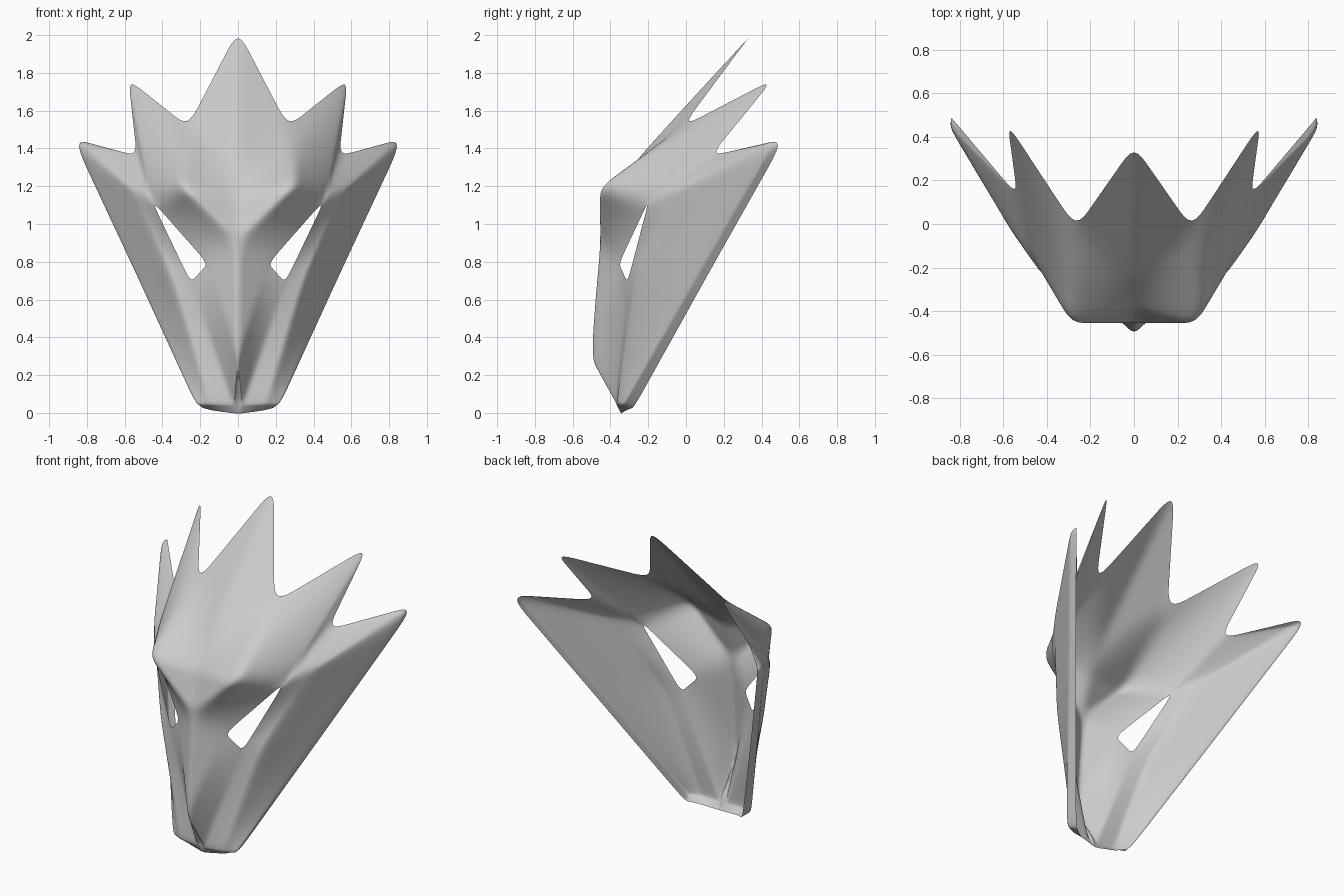
import bpy, bmesh

if "Cube" in bpy.data.objects:
    bpy.data.objects.remove(bpy.data.objects["Cube"])

# Control points of the right half of the mask shell
P = {
    # centre line: crest tip, crest, forehead dip, nose bridge, nose tip, chin
    "crest": (0, .36, 2.025), "mid": (0, -.25, 1.36), "dip": (0, -.39, 1.15),
    "bridge": (0, -.46, .91), "nose": (0, -.51, .30), "chin": (0, -.37, .08),
    "base": (0, -.345, -.005),
    # crown: forehead corner, valleys and side spike
    "temple": (.305, -.465, 1.2), "valley1": (.265, -.02, 1.515),
    "spike": (.58, .46, 1.765), "valley2": (.535, .13, 1.36),
    # eye corners
    "eye_out": (.46, -.195, 1.13), "eye_in": (.16, -.355, .79), "eye_low": (.25, -.31, .69),
    # cheek guard: inner edge, soft ridge, outer edge and tip
    "low": (.025, -.372, .05), "r1": (.15, -.368, .05), "r2": (.36, -.265, .72),
    "r3": (.56, -.04, 1.17), "o1": (.225, -.335, .045), "o2": (.54, .06, .735),
    "tip": (.865, .46, 1.43),
    # turned-back rim of the cheek guard
    "b1": (.13, -.32, .012), "k1": (.2, -.275, .03), "k2": (.535, .12, .74),
    "ktip": (.865, .52, 1.45),
}
FACES = [
    # forehead and crest
    "crest mid valley1", "mid dip temple valley1", "dip bridge temple",
    # brow and nose
    "bridge eye_in eye_out temple", "bridge nose eye_in",
    "nose low eye_low eye_in", "nose chin low", "chin base low",
    # side spike
    "temple eye_out spike valley1", "eye_out valley2 spike",
    # cheek guard
    "eye_out r3 tip valley2", "valley2 tip ktip", "eye_out eye_low r2 r3",
    "eye_low low r1 r2", "r1 o1 o2 r2", "r2 o2 tip r3",
    # rim
    "low base b1 r1", "r1 b1 k1 o1", "o1 k1 k2 o2", "o2 k2 ktip tip",
]

bm = bmesh.new()
v = {name: bm.verts.new(co) for name, co in P.items()}
for f in FACES:
    bm.faces.new([v[n] for n in f.split()])
bm.normal_update()
for f in bm.faces:
    f.smooth = True
mesh = bpy.data.meshes.new("mask_shell")
bm.to_mesh(mesh)
bm.free()
mask = bpy.data.objects.new("mask_shell", mesh)
bpy.context.collection.objects.link(mask)

# Mirror, then split flat and round the folds softly
m = mask.modifiers.new("mirror", 'MIRROR')
m.use_clip = True
for name, kind in (("facets", 'SIMPLE'), ("soften", 'CATMULL_CLARK')):
    s = mask.modifiers.new(name, 'SUBSURF')
    s.subdivision_type = kind
    s.levels = s.render_levels = 2
